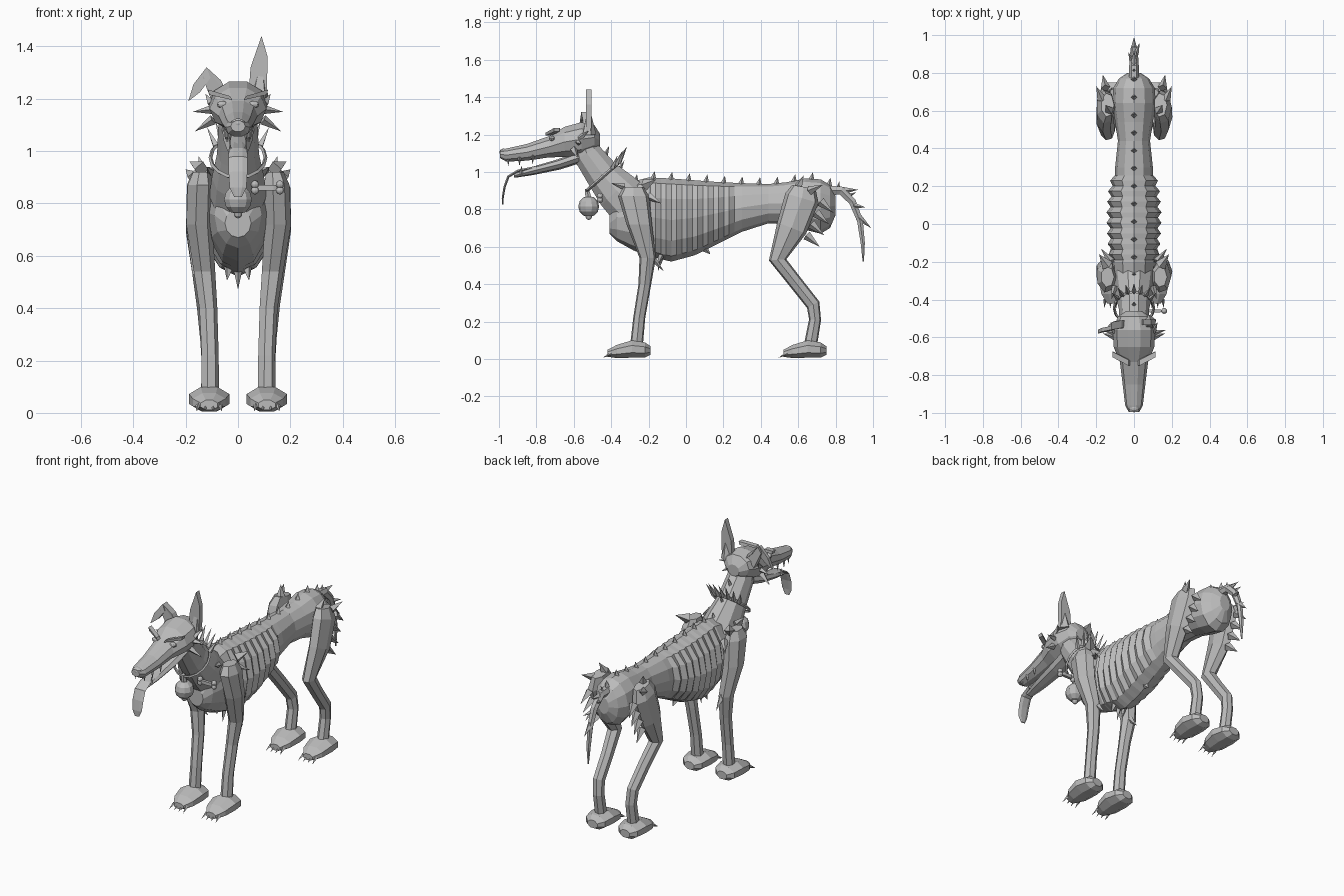
import bpy, bmesh
from math import cos, sin, pi
from mathutils import Vector as V

cube = bpy.data.objects.get("Cube")
if cube:
    bpy.data.objects.remove(cube)

grey = bpy.data.materials.new("plain grey")
grey.use_nodes = True
GREY = (0.5, 0.5, 0.5, 1)
grey.diffuse_color = GREY
grey.node_tree.nodes["Principled BSDF"].inputs["Base Color"].default_value = GREY


def finish(name, bm):
    bmesh.ops.recalc_face_normals(bm, faces=bm.faces)
    mesh = bpy.data.meshes.new(name)
    bm.to_mesh(mesh)
    bm.free()
    mesh.materials.append(grey)
    obj = bpy.data.objects.new(name, mesh)
    bpy.context.collection.objects.link(obj)
    return obj


def loft(name, rows, n=8, x=0, axis=None, turn=0):
    """Skin rings (y, z, half width, half depth[, x]) along a path."""
    bm = bmesh.new()
    mids = [V((r[4] if len(r) > 4 else x, r[0], r[1])) for r in rows]
    rings = []
    for i, (mid, row) in enumerate(zip(mids, rows)):
        t = axis or mids[min(i + 1, len(mids) - 1)] - mids[max(i - 1, 0)]
        up = V((1, 0, 0)).cross(V((0, t[1], t[2]))).normalized()
        angles = [2 * pi * (k + turn) / n for k in range(n)]
        rings.append([bm.verts.new(mid + V((row[2] * cos(a), 0, 0)) + up * row[3] * sin(a))
                      for a in angles])
    for a, b in zip(rings, rings[1:]):
        for k in range(n):
            j = (k + 1) % n
            bm.faces.new((a[k], a[j], b[j], b[k]))
    bm.faces.new(rings[0])
    bm.faces.new(rings[-1])
    return finish(name, bm)


def spikes(name, items, n=4):
    """Cones given as (base, tip, radius), all in one object."""
    bm = bmesh.new()
    for base, tip, radius in items:
        base, tip = V(base), V(tip)
        q = (tip - base).to_track_quat("Z", "Y")
        ring = [bm.verts.new(base + q @ V((radius * cos(2 * pi * k / n),
                radius * sin(2 * pi * k / n), 0))) for k in range(n)]
        top = bm.verts.new(tip)
        bm.faces.new(ring)
        for k in range(n):
            bm.faces.new((ring[k], ring[(k + 1) % n], top))
    return finish(name, bm)


def slab(name, outline, thick):
    """Plate from 3D outline points, thickened along y."""
    bm = bmesh.new()
    front, back = [[bm.verts.new(V(p) + V((0, d, 0))) for p in outline]
                   for d in (-thick / 2, thick / 2)]
    bm.faces.new(front)
    bm.faces.new(back)
    for k in range(len(front)):
        j = (k + 1) % len(front)
        bm.faces.new((front[k], front[j], back[j], back[k]))
    return finish(name, bm)


def ball(name, mid, radius, scale=(1, 1, 1)):
    bm = bmesh.new()
    bmesh.ops.create_uvsphere(bm, u_segments=10, v_segments=6, radius=radius)
    bmesh.ops.scale(bm, vec=scale, verts=bm.verts)
    bmesh.ops.translate(bm, vec=mid, verts=bm.verts)
    return finish(name, bm)


# Torso: y, top, bottom, half width; ribs alternate in width
KEYS = [(-.41, .78, .67, .05), (-.37, .88, .63, .09), (-.28, .95, .58, .115),
        (-.2, .97, .55, .12), (-.08, .965, .52, .13), (.05, .955, .555, .135),
        (.18, .945, .62, .125), (.3, .94, .68, .1), (.44, .935, .725, .085),
        (.54, .945, .72, .1), (.64, .965, .69, .115), (.72, .96, .67, .11),
        (.77, .93, .7, .08), (.8, .87, .77, .035)]


def torso_at(y):
    for a, b in zip(KEYS, KEYS[1:]):
        if y <= b[0]:
            t = (y - a[0]) / (b[0] - a[0])
            return [p + (q - p) * t for p, q in zip(a, b)]
    return list(KEYS[-1])


ribs = [-.19 + .028 * i for i in range(17)]
rows = []
for y in sorted([k[0] for k in KEYS if not ribs[0] <= k[0] <= ribs[-1]] + ribs):
    _, top, low, wide = torso_at(y)
    if y in ribs:
        wide += .012 if ribs.index(y) % 2 else -.008
    rows.append((y, (top + low) / 2, wide, (top - low) / 2))
loft("torso", rows, 12, axis=(0, 1, 0))

# Neck, head and jaws
loft("neck", [(-.3, .83, .11, .13), (-.37, .9, .1, .12), (-.45, .99, .08, .095),
              (-.53, 1.1, .075, .08), (-.56, 1.17, .07, .06)], 10)
loft("head", [(-.46, 1.17, .04, .035), (-.49, 1.185, .085, .07), (-.56, 1.175, .112, .095),
              (-.65, 1.16, .108, .085), (-.73, 1.135, .075, .06), (-.85, 1.105, .06, .047),
              (-.96, 1.09, .047, .037), (-.995, 1.095, .028, .022)], 10, axis=(0, -1, 0))
loft("lower_jaw", [(-.56, 1.08, .06, .03), (-.68, 1.04, .055, .028), (-.82, 1.005, .042, .022),
                   (-.92, .98, .025, .012)], 8)
loft("tongue", [(-.75, 1.035, .03, .008), (-.9, 1.005, .035, .008), (-.95, .975, .036, .008),
                (-.97, .92, .036, .007), (-.98, .86, .032, .006), (-.98, .825, .015, .004)], 6)
ball("nose", (0, -.975, 1.105), .025, (1.2, .9, .8))

# Ears: one upright, one folded
spikes("upright_ear_base", [((.08, -.52, 1.2), (.09, -.52, 1.36), .04)], 5)
slab("upright_ear", [(.04, -.52, 1.21), (.048, -.52, 1.32), (.09, -.52, 1.44),
                     (.113, -.52, 1.36), (.11, -.52, 1.21)], .03)
slab("folded_ear", [(-.045, -.53, 1.23), (-.085, -.53, 1.27), (-.12, -.54, 1.32),
                    (-.065, -.53, 1.27)], .04)
slab("folded_ear_base", [(-.05, -.53, 1.24), (-.12, -.54, 1.32), (-.135, -.55, 1.28),
                         (-.1, -.53, 1.19)], .03)
slab("folded_ear_flap", [(-.12, -.55, 1.32), (-.17, -.56, 1.255), (-.19, -.57, 1.19),
                         (-.145, -.56, 1.225), (-.105, -.55, 1.28)], .02)

# Collar, bell and bone charm
bm = bmesh.new()
collar, side = [], V((1, 0, 0))
mid, lean = V((0, -.445, .975)), V((0, .75, .66))
normal = side.cross(lean)
for k in range(16):
    a = 2 * pi * k / 16
    out = side * cos(a) * .105 + lean * sin(a) * .115
    collar.append([bm.verts.new(mid + out * (1 + .07 * cos(b)) + normal * .009 * sin(b))
                   for b in (0, pi / 2, pi, 3 * pi / 2)])
for k, ring in enumerate(collar):
    after = collar[(k + 1) % 16]
    for j in range(4):
        i = (j + 1) % 4
        bm.faces.new((ring[j], ring[i], after[i], after[j]))
finish("collar", bm)
studs = []
for k in range(7):
    a = pi * (.2 + .1 * k)
    out = side * cos(a) * .105 + lean * sin(a) * .115
    studs.append((mid + out, mid + out * 1.4 + V((0, .01, .055)), .014))
spikes("collar_studs", studs)
ball("bell", (0, -.52, .815), .056)
loft("bell_hanger", [(-.53, .91, .012, .012), (-.52, .85, .02, .02)], 6)
ball("bell_clapper", (0, -.52, .76), .017)
loft("bone_bar", [(-.46, .85, .05, .01, .11), (-.46, .87, .05, .01, .11)], 6)
for x in (.065, .16):
    for z in (.85, .872):
        ball("bone_knob", (x, -.46, z), .016)

# Spine and tail
spine = []
for i in range(12):
    y = -.27 + .094 * i
    z = torso_at(y)[1]
    spine.append(((0, y, z - .01), (0, y + .008, z + .035), .018))
spine += [((0, -.44, 1.07), (0, -.41, 1.14), .02), ((0, -.37, .99), (0, -.33, 1.06), .02)]
spikes("spine_spikes", spine)
loft("tail", [(.77, .9, .028, .03), (.83, .9, .026, .026), (.89, .84, .022, .022),
              (.93, .74, .018, .018), (.945, .62, .013, .013), (.948, .52, .004, .004)], 6)
spikes("tail_spikes", [((0, .84, .9), (0, .92, .905), .02), ((0, .92, .76), (0, .99, .7), .02),
                       ((.01, .9, .82), (.03, .96, .81), .015), ((-.01, .86, .87), (-.03, .91, .89), .015),
                       ((0, .81, .9), (0, .82, .95), .015)])
spikes("chest_tuft", [((x, -.13, .56), (x * 1.2, -.15, .47 + abs(x)), .02) for x in (-.035, 0, .035)]
       + [((0, .1, .59), (0, .13, .56), .02)])

# Paired parts
for word, s in (("left", 1), ("right", -1)):
    loft(word + "_front_leg", [(-.28, .92, .035, .055, s * .14), (-.28, .87, .052, .085, s * .145),
                               (-.25, .72, .053, .07, s * .15), (-.205, .54, .043, .045, s * .13),
                               (-.22, .4, .036, .035, s * .115), (-.25, .22, .034, .033, s * .108),
                               (-.265, .07, .036, .035, s * .108)], 7, axis=(0, 0, -1))
    loft(word + "_hind_leg", [(.63, .92, .035, .065, s * .14), (.62, .86, .05, .095, s * .15),
                              (.565, .7, .048, .085, s * .155), (.49, .53, .038, .048, s * .14),
                              (.585, .41, .035, .038, s * .125), (.68, .29, .033, .038, s * .115),
                              (.69, .21, .033, .033, s * .11), (.665, .07, .034, .036, s * .11)], 7)
    for part, y0 in (("front", -.42), ("hind", .52)):
        x = s * .11
        loft(f"{word}_{part}_paw", [(y0, .03, .035, .02), (y0 + .05, .04, .068, .038),
                                    (y0 + .13, .053, .083, .05), (y0 + .2, .048, .07, .044),
                                    (y0 + .23, .045, .035, .025)], 8, x, axis=(0, 1, 0), turn=.5)
        spikes(f"{word}_{part}_claws", [((x + d, y0 + .02, .03), (x + d * 1.15, y0 - .025, .006), .01)
                                        for d in (-.042, -.014, .014, .042)])
    # Face details
    ball(word + "_eye", (s * .06, -.715, 1.178), .02, (1.1, .8, .7))
    slab(word + "_brow", [(s * .022, -.735, 1.195), (s * .03, -.735, 1.21),
                          (s * .115, -.69, 1.235), (s * .11, -.69, 1.215)], .03)
    spikes(word + "_cheek_spikes", [((s * .09, -.58, 1.16), (s * .172, -.56, 1.15), .02),
                                    ((s * .095, -.6, 1.12), (s * .165, -.58, 1.075), .02),
                                    ((s * .1, -.57, 1.18), (s * .125, -.52, 1.22), .018)])
    spikes(word + "_teeth", [((s * w, y, z + .03), (s * w, y, z - .02), .01) for w, y, z in
                             ((.03, -.95, 1.05), (.042, -.89, 1.05), (.048, -.82, 1.06))]
           + [((s * .03, -.88, .99), (s * .03, -.88, 1.035), .009)])
    # Shoulder, elbow, hip and thigh spikes
    spikes(word + "_shoulder_spikes", [((s * .14, -.22, .93), (s * .185, -.16, .96), .032),
                                       ((s * .12, -.2, .87), (s * .175, -.13, .83), .022),
                                       ((s * .1, -.33, .92), (s * .12, -.4, .94), .018),
                                       ((s * .12, -.18, .54), (s * .12, -.12, .47), .02)])
    spikes(word + "_hip_spikes", [((s * .13, .6, .92), (s * .15, .63, .98), .025),
                                  ((s * .17, .66, .9), (s * .2, .73, .93), .025)])
    spikes(word + "_thigh_spikes", [((s * .15, .72 - .025 * i, .84 - .06 * i),
                                     (s * .165, .79 - .025 * i, .78 - .06 * i), .026) for i in range(4)])
